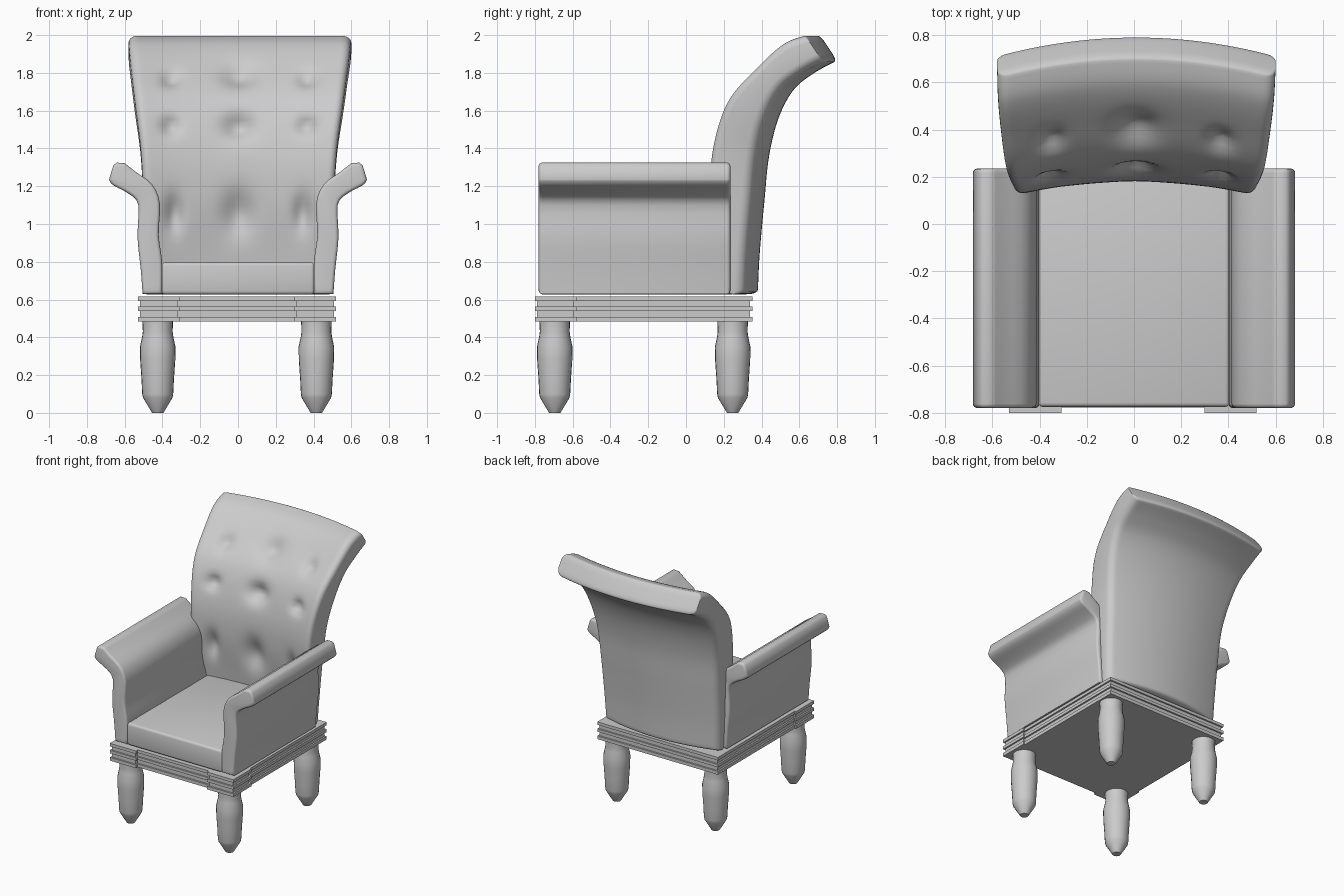
import bpy, bmesh
from math import sin, cos, pi, sqrt, exp, radians

if "Cube" in bpy.data.objects:
    bpy.data.objects.remove(bpy.data.objects["Cube"])


def finish(bm, name, angle=40):
    bmesh.ops.recalc_face_normals(bm, faces=bm.faces[:])
    me = bpy.data.meshes.new(name)
    bm.to_mesh(me)
    bm.free()
    ob = bpy.data.objects.new(name, me)
    bpy.context.collection.objects.link(ob)
    bpy.ops.object.select_all(action='DESELECT')
    ob.select_set(True)
    bpy.context.view_layer.objects.active = ob
    bpy.ops.object.shade_smooth_by_angle(angle=radians(angle))
    return ob


def add_box(bm, x0, x1, y0, y1, z0, z1):
    vs = bmesh.ops.create_cube(bm, size=1)["verts"]
    for v in vs:
        v.co = (x1 if v.co.x > 0 else x0, y1 if v.co.y > 0 else y0, z1 if v.co.z > 0 else z0)


def spline(pts, t):
    """Catmull-Rom point through tuples, t in 0..1"""
    n = len(pts) - 1
    i = min(int(t * n), n - 1)
    f = t * n - i
    a, b, c, d = (pts[max(0, min(n, i + k))] for k in (-1, 0, 1, 2))
    return [0.5 * (2 * q + (r - p) * f + (2 * p - 5 * q + 4 * r - s) * f * f
                   + (3 * q - p - 3 * r + s) * f ** 3) for p, q, r, s in zip(a, b, c, d)]


# Turned legs
LEG = [(.03, 0), (.078, .08), (.082, .10), (.086, .18), (.093, .28), (.094, .35),
       (.083, .40), (.079, .43), (.081, .49)]


def leg(name, cx, cy, n=24):
    bm = bmesh.new()
    rings = [[bm.verts.new((cx + r * cos(2 * pi * k / n), cy + r * sin(2 * pi * k / n), z))
              for k in range(n)] for r, z in LEG]
    for a, b in zip(rings, rings[1:]):
        for k in range(n):
            bm.faces.new((a[k], a[(k + 1) % n], b[(k + 1) % n], b[k]))
    bm.faces.new(rings[0])
    bm.faces.new(rings[-1])
    finish(bm, name, 30)


for side, x in (("left", -.425), ("right", .415)):
    leg("front_leg_" + side, x, -.695)
    leg("back_leg_" + side, x, .247)


# Grooved base frame with thicker blocks on the front corners
def grooved(name, x0, x1, y0, y1):
    bm = bmesh.new()
    g = .012
    add_box(bm, x0 + g, x1 - g, y0 + g, y1 - g, .485, .612)
    for z0, z1 in ((.483, .508), (.540, .562), (.593, .616)):
        add_box(bm, x0, x1, y0, y1, z0, z1)
    finish(bm, name, 20)


grooved("base_frame", -.518, .508, -.778, .352)
grooved("base_corner_left", -.53, -.308, -.80, -.58)
grooved("base_corner_right", .298, .52, -.80, -.58)

# Seat cushion
bm = bmesh.new()
add_box(bm, -.405, .405, -.775, .26, .627, .797)
bmesh.ops.bevel(bm, geom=bm.edges[:], offset=.018, segments=3, profile=.5, affect='EDGES')
finish(bm, "seat_cushion")

# Arms: flared profile run along y with rounded ends
INNER = [(.402, .63), (.402, .80), (.42, .94), (.414, 1.11), (.455, 1.21), (.54, 1.275), (.60, 1.322)]
OUTER = [(.683, 1.235), (.66, 1.205), (.575, 1.158), (.528, 1.10), (.532, .93), (.515, .76), (.505, .63)]


def arm(name, s):
    bm = bmesh.new()
    prof = [spline(INNER, k / 18) for k in range(19)] + [(.642, 1.325), (.66, 1.31)]
    prof += [spline(OUTER, k / 18) for k in range(19)]
    face = bm.faces.new([bm.verts.new((s * x, -.78, z)) for x, z in prof])
    ext = bmesh.ops.extrude_face_region(bm, geom=[face])["geom"]
    for v in ext:
        if isinstance(v, bmesh.types.BMVert):
            v.co.y = .235
    bmesh.ops.recalc_face_normals(bm, faces=bm.faces[:])
    rims = [e for e in bm.edges if abs(e.verts[0].co.y - e.verts[1].co.y) < 1e-5]
    bmesh.ops.bevel(bm, geom=rims, offset=.024, segments=4, profile=.5,
                    affect='EDGES', clamp_overlap=True)
    finish(bm, name, 50)


arm("arm_left", -1)
arm("arm_right", 1)

# Backrest: swept rows of (front y, front z, back y, back z, half width) at the side edge
ROWS = [(.20, .628, .30, .628, .485), (.165, .86, .31, .84, .495), (.125, 1.15, .335, 1.12, .505),
        (.135, 1.40, .36, 1.36, .52), (.215, 1.65, .41, 1.56, .55), (.375, 1.835, .49, 1.71, .572),
        (.51, 1.955, .60, 1.80, .585), (.63, 2.0, .72, 1.865, .59)]
# Button dents: x, z, width, height, depth
BUTTONS = [(-.36, 1.77, .05, .04, .035), (0, 1.79, .085, .06, .045), (.36, 1.77, .05, .04, .035),
           (-.36, 1.52, .05, .04, .045), (0, 1.52, .08, .06, .06), (.36, 1.52, .05, .04, .045),
           (-.34, 1.06, .045, .09, .045), (0, 1.06, .08, .11, .05), (.34, 1.06, .045, .09, .045)]
R = .045


def steps(length, n):
    """0..length positions, dense where the rim is rounded"""
    rim = [R * (1 - cos(k * pi / 10)) for k in range(5)]
    mid = [R + (length - 2 * R) * k / n for k in range(n + 1)]
    return rim + mid + [length - d for d in reversed(rim)]


def inset(d):
    return R - sqrt(max(0, R * R - (R - d) ** 2)) if d < R else 0


bm = bmesh.new()
front, back = [], []
LEN, WID = 1.75, 1.1
for p in steps(LEN, 56):
    t = p / LEN
    fy, fz, by, bz, hw = spline(ROWS, t)
    thick = sqrt((by - fy) ** 2 + (bz - fz) ** 2)
    frow, brow = [], []
    for q in steps(WID, 48):
        u = 2 * q / WID - 1
        bow = 1 - u * u
        x = u * hw
        e = sqrt(inset(min(q, WID - q)) ** 2 + inset(min(p, LEN - p)) ** 2)
        e = min(e, R * 1.1) / thick
        dent = sum(d * exp(-((x - bx) / w) ** 2 - ((fz - bz_) / h) ** 2)
                   for bx, bz_, w, h, d in BUTTONS) / thick
        cf, cb = bow * (.045 + .035 * t), bow * .08
        a, b = (fy + cf, fz), (by + cb, bz)
        k = e + dent
        frow.append(bm.verts.new((x + .01 * t, a[0] + (b[0] - a[0]) * k, a[1] + (b[1] - a[1]) * k)))
        brow.append(bm.verts.new((x + .01 * t, b[0] + (a[0] - b[0]) * e, b[1] + (a[1] - b[1]) * e)))
    front.append(frow)
    back.append(brow)
nr, nc = len(front), len(front[0])
for i in range(nr - 1):
    for j in range(nc - 1):
        for g in (front, back):
            bm.faces.new((g[i][j], g[i][j + 1], g[i + 1][j + 1], g[i + 1][j]))
    for j in (0, nc - 1):
        bm.faces.new((front[i][j], front[i + 1][j], back[i + 1][j], back[i][j]))
for j in range(nc - 1):
    for i in (0, nr - 1):
        bm.faces.new((front[i][j], front[i][j + 1], back[i][j + 1], back[i][j]))
finish(bm, "tufted_backrest", 60)
